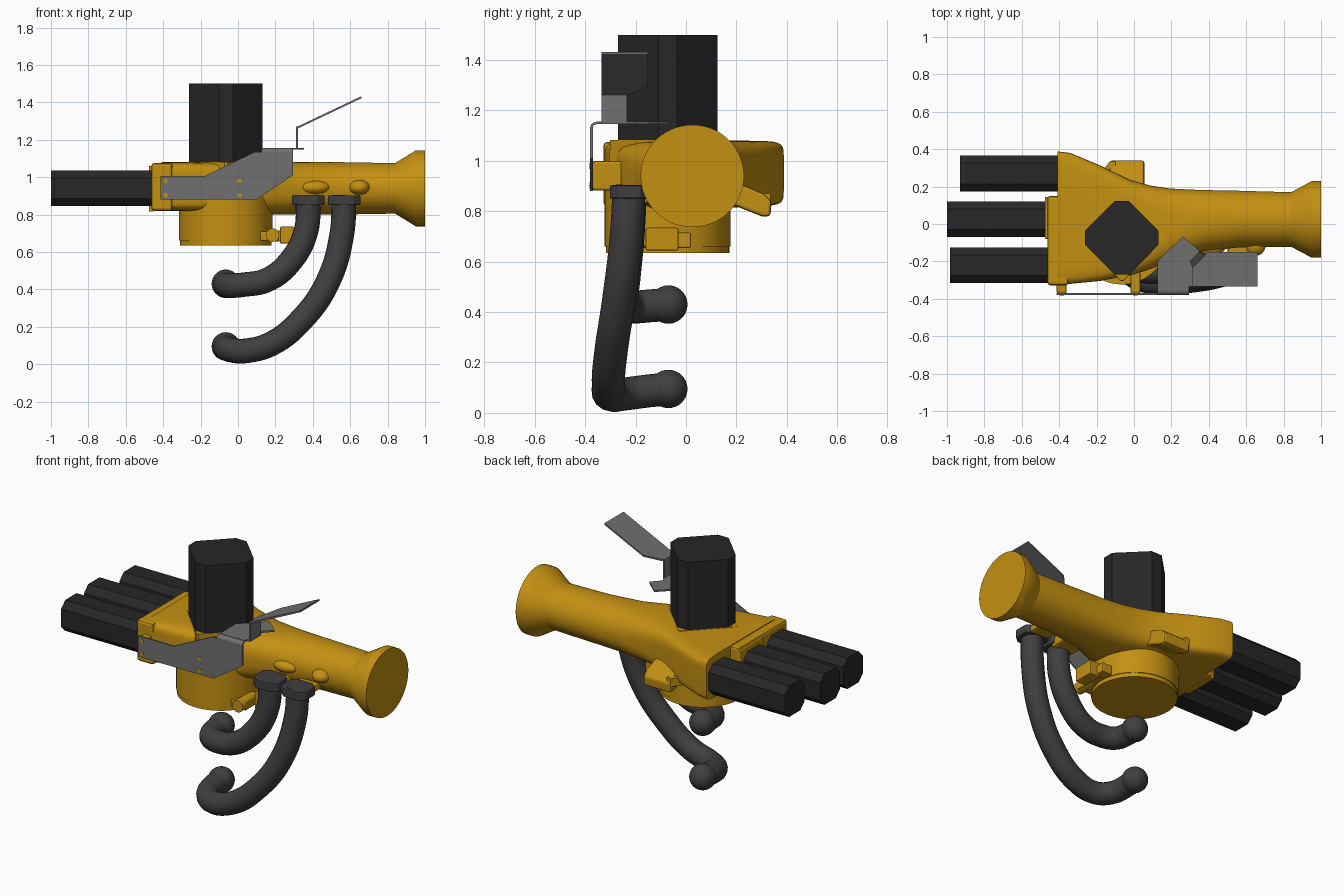
import bpy, bmesh, math
from mathutils import Vector

if "Cube" in bpy.data.objects:
    bpy.data.objects.remove(bpy.data.objects["Cube"])


def material(name, rgb):
    m = bpy.data.materials.new(name)
    m.diffuse_color = (*rgb, 1)
    m.use_nodes = True
    m.node_tree.nodes["Principled BSDF"].inputs["Base Color"].default_value = m.diffuse_color
    return m


YELLOW = material("yellow_paint", (0.55, 0.28, 0.006))
BLACK = material("black_motor", (0.02, 0.02, 0.02))
RUBBER = material("dark_rubber", (0.05, 0.05, 0.05))
STEEL = material("grey_steel", (0.16, 0.16, 0.16))


def finish(name, bm, mat, smooth=None, bevel=0):
    bmesh.ops.recalc_face_normals(bm, faces=bm.faces)
    me = bpy.data.meshes.new(name)
    bm.to_mesh(me)
    bm.free()
    ob = bpy.data.objects.new(name, me)
    bpy.context.collection.objects.link(ob)
    me.materials.append(mat)
    if bevel:
        b = ob.modifiers.new("bevel", 'BEVEL')
        b.width, b.segments = bevel, 2
    if smooth:
        bpy.ops.object.select_all(action='DESELECT')
        ob.select_set(True)
        bpy.context.view_layer.objects.active = ob
        bpy.ops.object.shade_smooth_by_angle(angle=math.radians(smooth))
    return ob


def loft(name, rings, mat, **kw):
    bm = bmesh.new()
    vs = [[bm.verts.new(p) for p in r] for r in rings]
    n = len(rings[0])
    for a, b in zip(vs, vs[1:]):
        for i in range(n):
            j = (i + 1) % n
            bm.faces.new((a[i], a[j], b[j], b[i]))
    bm.faces.new(vs[0])
    bm.faces.new(vs[-1])
    return finish(name, bm, mat, **kw)


PLACE = {'x': lambda u, v, t: (t, u, v),
         'y': lambda u, v, t: (u, t, v),
         'z': lambda u, v, t: (u, v, t)}


def prism(name, pts, axis, a, b, mat, **kw):
    return loft(name, [[PLACE[axis](u, v, t) for u, v in pts] for t in (a, b)], mat, **kw)


def box(name, x, y, z, mat, **kw):
    return prism(name, [(x[0], y[0]), (x[1], y[0]), (x[1], y[1]), (x[0], y[1])],
                 'z', *z, mat, **kw)


def octagon(cu, cv, h, c):
    return [(cu + u, cv + v) for u, v in ((h, -c), (h, c), (c, h), (-c, h),
                                          (-h, c), (-h, -c), (-c, -h), (c, -h))]


def circle(cu, cv, r, n=48):
    return [(cu + r * math.cos(2 * math.pi * i / n),
             cv + r * math.sin(2 * math.pi * i / n)) for i in range(n)]


def section(x, y0, y1, z0, z1, n, count=64):
    ring = []
    for i in range(count):
        t = 2 * math.pi * (i + 0.5) / count
        c, s = math.cos(t), math.sin(t)
        u = math.copysign(abs(c) ** (2 / n), c)
        v = math.copysign(abs(s) ** (2 / n), s)
        ring.append((x, (y0 + y1) / 2 + u * (y1 - y0) / 2, (z0 + z1) / 2 + v * (z1 - z0) / 2))
    return ring


# Cast arm: boxy gearbox blending into a round tube with a flared end
loft("arm_housing", [section(*s) for s in (
    (-0.41, -0.325, 0.388, 0.82, 1.08, 10),
    (-0.34, -0.32, 0.38, 0.82, 1.08, 9),
    (-0.185, -0.305, 0.315, 0.815, 1.08, 7),
    (-0.02, -0.275, 0.235, 0.81, 1.08, 5),
    (0.09, -0.24, 0.205, 0.805, 1.08, 3.8),
    (0.19, -0.2, 0.19, 0.8, 1.08, 3),
    (0.35, -0.15, 0.182, 0.8, 1.08, 2.3),
    (0.56, -0.125, 0.178, 0.8, 1.08, 2),
    (0.84, -0.122, 0.17, 0.805, 1.075, 2),
    (0.95, -0.18, 0.23, 0.737, 1.143, 2),
    (1.0, -0.18, 0.23, 0.737, 1.143, 2))], YELLOW, smooth=30)
box("gearbox_end", (-0.463, -0.35), (-0.328, 0.15), (0.82, 1.075), YELLOW, bevel=0.015)
box("middle_motor_plate", (-0.476, -0.45), (-0.08, 0.145), (0.815, 1.06), YELLOW, bevel=0.005)

# Wrist motors on the left end
for name, y, x0, x1 in (("back_motor", 0.27, -0.93, -0.4),
                        ("middle_motor", 0.025, -1.0, -0.47),
                        ("front_motor", -0.22, -0.985, -0.455)):
    prism(name, octagon(y, 0.94, 0.095, 0.055), 'x', x0, x1, BLACK)

# Upright motor set diagonally, with its seat
CX, CY = -0.065, -0.073
prism("upright_motor", octagon(CX, CY, 0.197, 0.037), 'z', 1.02, 1.5, BLACK)
prism("upright_motor_seat", octagon(CX, CY, 0.232, 0.008), 'z', 0.98, 1.045, YELLOW)
prism("motor_gasket", octagon(CX, CY, 0.228, 0.008), 'z', 1.03, 1.082, YELLOW)

# Round joint under the gearbox
prism("joint_drum", circle(CX, CY, 0.25, 64), 'z', 0.66, 0.9, YELLOW, smooth=30)
prism("joint_flange", circle(CX, CY, 0.245, 64), 'z', 0.635, 0.665, YELLOW, smooth=30)

# Stop block on the joint
box("stop_arm", (0.03, 0.22), (-0.24, -0.03), (0.66, 0.71), YELLOW, bevel=0.006)
prism("stop_knob", circle(0.185, 0.69, 0.036, 24), 'y', -0.27, -0.12, YELLOW, smooth=30)
box("stop_end", (0.225, 0.3), (-0.16, -0.03), (0.645, 0.735), YELLOW, bevel=0.006)
box("stop_tab", (0.18, 0.25), (-0.05, 0.02), (0.655, 0.715), YELLOW, bevel=0.006)

# Lug on the back of the housing
prism("back_lug", [(0.12, 0.93), (0.24, 0.9), (0.31, 0.87), (0.34, 0.84), (0.335, 0.78),
                   (0.3, 0.78), (0.2, 0.82), (0.12, 0.83)], 'x', -0.13, 0.055, YELLOW, bevel=0.012)
prism("back_lug_web", [(-0.2, 0.24), (-0.13, 0.335), (-0.1, 0.335), (-0.1, 0.2), (-0.2, 0.2)],
      'z', 0.82, 0.87, YELLOW)

# Small raised bosses on the front of the tube
for i, (x, w) in enumerate(((0.41, 0.085), (0.65, 0.055))):
    bm = bmesh.new()
    bmesh.ops.create_uvsphere(bm, u_segments=24, v_segments=12, radius=1)
    bmesh.ops.scale(bm, vec=(w, 0.06, 0.04), verts=bm.verts)
    bmesh.ops.translate(bm, vec=(x, -0.11, 0.945), verts=bm.verts)
    finish(f"tube_boss_{i + 1}", bm, YELLOW, smooth=40)

# Side plate, bent flange and raised tab
prism("side_plate", [(-0.415, 0.88), (0.1, 0.88), (0.295, 1.01), (0.295, 1.135), (0.172, 1.135),
                     (0.09, 1.135), (-0.175, 1.007), (-0.415, 1.007)], 'y', -0.38, -0.37, STEEL)
arc = [math.radians(90 + 15 * k) for k in range(7)]
bend = [(-0.355 + r * math.cos(a), 1.13 + r * math.sin(a))
        for r, angles in ((0.025, arc), (0.015, arc[::-1])) for a in angles]
prism("plate_bend", bend, 'x', 0.125, 0.295, STEEL, smooth=40)
prism("plate_flange", [(0.125, -0.355), (0.295, -0.355), (0.295, -0.335), (0.315, -0.335),
                       (0.315, -0.235), (0.3, -0.2), (0.352, -0.145), (0.262, -0.065),
                       (0.125, -0.2)], 'z', 1.147, 1.157, STEEL)
box("tab_riser", (0.31, 0.32), (-0.335, -0.235), (1.15, 1.27), STEEL)


def tab_z(x):
    return 1.265 + (x - 0.315) * 0.475


tab = [(0.312, -0.335), (0.66, -0.335), (0.66, -0.15), (0.395, -0.15), (0.312, -0.235)]
loft("sloped_tab", [[(x, y, tab_z(x) + d) for x, y in tab] for d in (-0.007, 0.004)], STEEL)

# Standoffs and screws holding the plate
for i, (x, y1) in enumerate(((-0.387, -0.3), (0.007, -0.25))):
    box(f"standoff_{i + 1}", (x - 0.027, x + 0.027), (-0.371, y1), (0.882, 1.0), YELLOW, bevel=0.01)
    for j, z in enumerate((0.903, 0.98)):
        prism(f"plate_screw_{i + 1}_{j + 1}", circle(x, z, 0.012, 16), 'y', -0.383, -0.365, YELLOW)


# Two curved hoses with ball ends and collars
def hose(name, path, top):
    cu = bpy.data.curves.new(name, 'CURVE')
    cu.dimensions = '3D'
    cu.bevel_depth, cu.bevel_resolution, cu.resolution_u = 0.066, 6, 8
    cu.use_fill_caps = True
    sp = cu.splines.new('BEZIER')
    sp.bezier_points.add(len(path) - 1)
    for bp, p in zip(sp.bezier_points, path):
        bp.co = p
        bp.handle_left_type = bp.handle_right_type = 'AUTO'
    cu.materials.append(RUBBER)
    bpy.context.collection.objects.link(bpy.data.objects.new(name, cu))
    bm = bmesh.new()
    bmesh.ops.create_uvsphere(bm, u_segments=32, v_segments=16, radius=0.076)
    bmesh.ops.translate(bm, vec=Vector(path[-1]), verts=bm.verts)
    finish(name + "_ball", bm, RUBBER, smooth=40)
    x, y = path[0][:2]
    prism(name + "_collar", [(x + u * 1.14, y + v) for u, v in octagon(0, 0, 0.076, 0.042)],
          'z', 0.85, top, RUBBER, bevel=0.006)


hose("inner_hose", [(0.375, -0.22, 0.9), (0.363, -0.23, 0.71), (0.28, -0.245, 0.55),
                    (0.155, -0.255, 0.45), (0.03, -0.245, 0.425), (-0.04, -0.205, 0.42),
                    (-0.064, -0.14, 0.425), (-0.065, -0.07, 0.43)], 0.905)
hose("outer_hose", [(0.567, -0.225, 0.9), (0.555, -0.237, 0.695), (0.48, -0.268, 0.44),
                    (0.342, -0.298, 0.24), (0.18, -0.308, 0.11), (0.04, -0.295, 0.071),
                    (-0.04, -0.235, 0.076), (-0.064, -0.15, 0.087), (-0.065, -0.07, 0.095)], 0.903)
box("inner_hose_mount", (0.3, 0.45), (-0.2, -0.06), (0.83, 0.895), YELLOW, bevel=0.015)
box("outer_hose_mount", (0.5, 0.635), (-0.17, -0.06), (0.85, 0.895), YELLOW, bevel=0.015)
